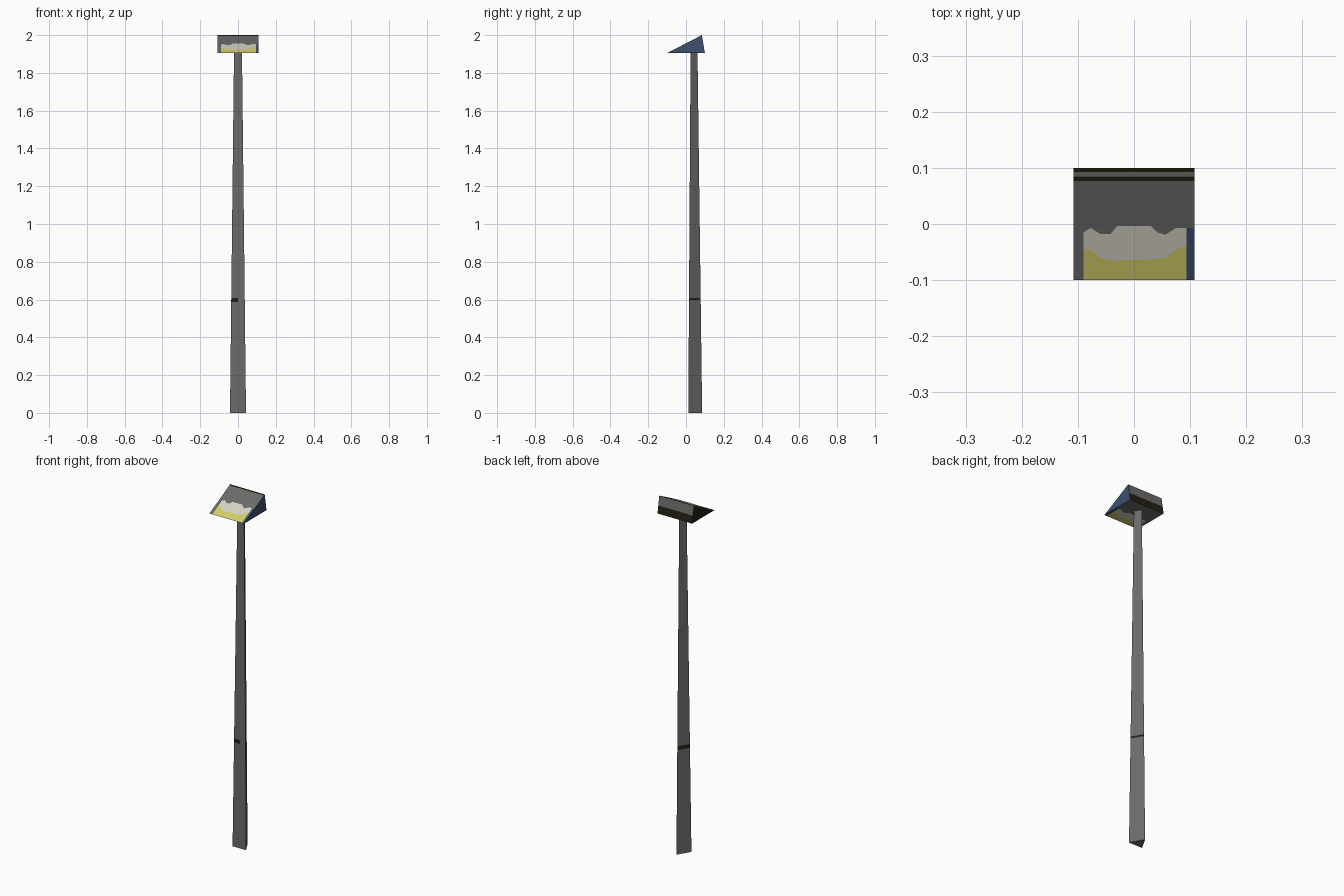
import bpy, bmesh, math

if "Cube" in bpy.data.objects:
    bpy.data.objects.remove(bpy.data.objects["Cube"])

def srgb(*c):
    return [((v / 255 + 0.055) / 1.055) ** 2.4 if v > 10 else v / 255 / 12.92 for v in c] + [1]

COLOURS = {"grey": (106, 107, 105), "yellow": (212, 207, 106), "off_white": (214, 210, 197),
           "near_black": (36, 33, 16), "navy": (62, 80, 112)}
GREY, YELLOW, WHITE, BLACK, NAVY = range(5)
MATS = []
for name, c in COLOURS.items():
    m = bpy.data.materials.new(name)
    m.diffuse_color = srgb(*c)
    m.use_nodes = True
    m.node_tree.nodes["Principled BSDF"].inputs["Base Color"].default_value = m.diffuse_color
    MATS.append(m)

def finish(bm, name):
    bmesh.ops.remove_doubles(bm, verts=bm.verts, dist=1e-5)
    bmesh.ops.recalc_face_normals(bm, faces=bm.faces)
    me = bpy.data.meshes.new(name)
    bm.to_mesh(me)
    bm.free()
    for m in MATS:
        me.materials.append(m)
    ob = bpy.data.objects.new(name, me)
    bpy.context.collection.objects.link(ob)

def add(bm, pts, mat):
    bm.faces.new([bm.verts.new(p) for p in pts]).material_index = mat

# Tapered three-sided pole, front face split down the middle for the painted ring
def section(z):
    r = 0.049 - 0.0245 * z / 1.905
    cy = 0.0365
    corner = [(r * math.cos(math.radians(a)), cy + r * math.sin(math.radians(a)), z)
              for a in (210, 330, 90)]
    return [corner[0], (0.0, corner[0][1], z), corner[1], corner[2]]

bm = bmesh.new()
levels = [0, 0.588, 0.598, 0.609, 1.905]
for k in range(4):
    a, b = section(levels[k]), section(levels[k + 1])
    for i in range(4):
        j = (i + 1) % 4
        dark = (k in (1, 2) and i in (0, 3)) or (k == 2 and i == 2)
        add(bm, [a[i], a[j], b[j], b[i]], BLACK if dark else GREY)
add(bm, section(0), GREY)
add(bm, section(1.905), GREY)
finish(bm, "pole")

# Wedge head: columns of (x, yellow edge, white edge) give the wavy paint bands
W, BASE, TOP, PEAK = 0.108, 1.905, 2.0, 0.084
cols = [(-W, -0.045, -0.015), (-0.09, -0.045, -0.015), (-0.077, -0.046, -0.007),
        (-0.06, -0.06, -0.018), (-0.042, -0.065, -0.018), (-0.03, -0.065, -0.004),
        (0.03, -0.063, -0.004), (0.042, -0.062, -0.015), (0.056, -0.06, -0.019),
        (0.075, -0.046, -0.007), (0.094, -0.038, -0.007), (W, -0.038, -0.007)]

def slope_z(y):
    return BASE + (TOP - BASE) * (y + 0.1) / (PEAK + 0.1)

bm = bmesh.new()
def strip(pa, pb, mats):
    for k, m in enumerate(mats):
        add(bm, [pa[k], pb[k], pb[k + 1], pa[k + 1]], m)

def slope_pts(c):
    return [(c[0], y, slope_z(y)) for y in (-0.1, c[1], c[2], 0.077, PEAK)]

def under_pts(c):
    return [(c[0], y, BASE) for y in (-0.1, c[1], c[2], 0.1)]

def back_pts(c):
    return [(c[0], 0.1 + (PEAK - 0.1) * t, BASE + (TOP - BASE) * t) for t in (0, 0.45, 1)]

for i in range(len(cols) - 1):
    a, b = cols[i], cols[i + 1]
    bands = [YELLOW, WHITE]
    if i == 0:
        bands = [GREY, GREY]
    elif i == len(cols) - 2:
        bands = [NAVY, NAVY]
    strip(slope_pts(a), slope_pts(b), bands + [GREY, BLACK])
    strip(under_pts(a), under_pts(b), bands + [GREY])
    strip(back_pts(a), back_pts(b), [BLACK, GREY])

# Triangular ends of the head
for c, mat in ((cols[0], BLACK), (cols[-1], NAVY)):
    add(bm, slope_pts(c) + [back_pts(c)[1]] + under_pts(c)[:0:-1], mat)
finish(bm, "wedge_head")
